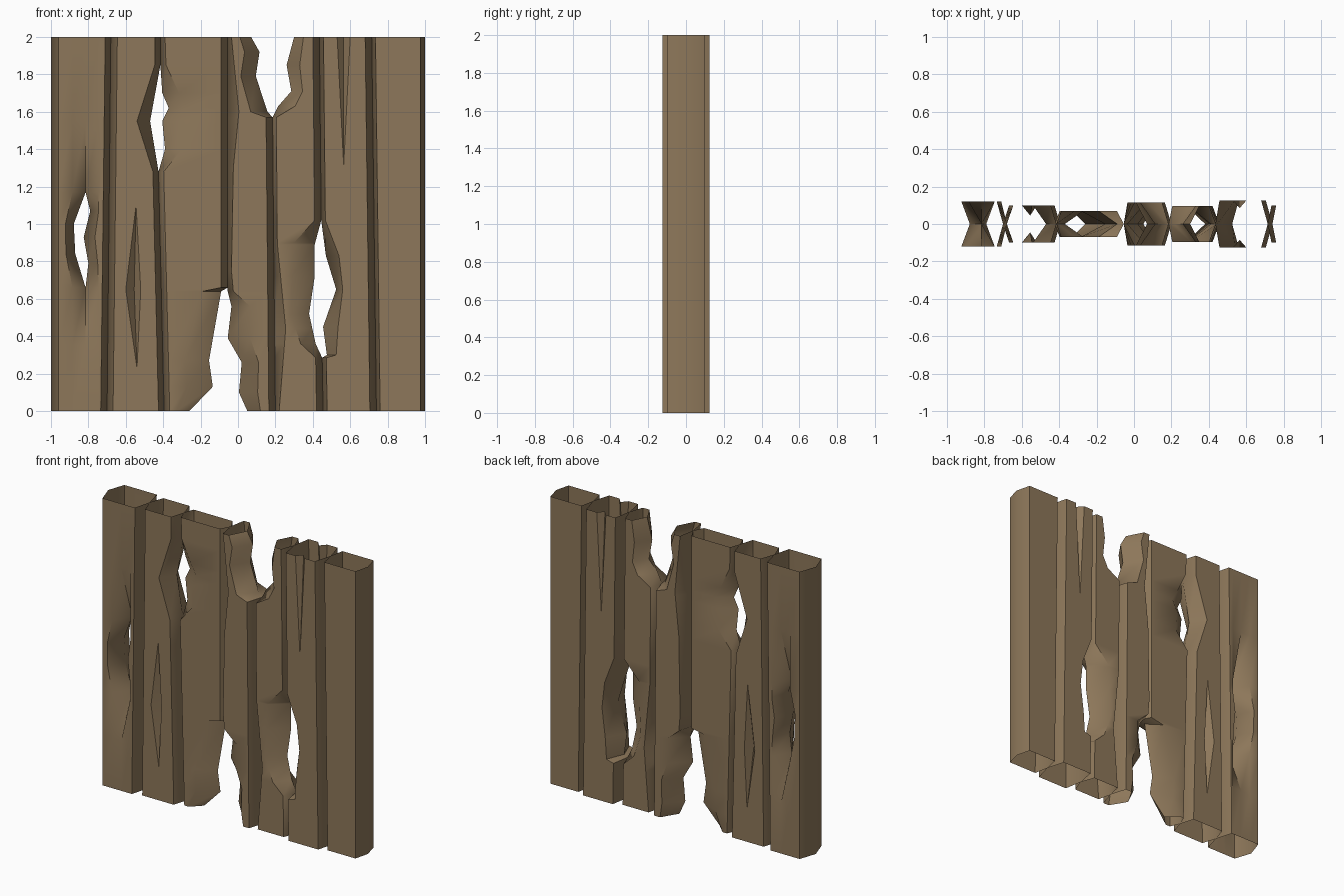
import bpy, bmesh, math

wood = bpy.data.materials.new("weathered_brown_wood")
wood.diffuse_color = (0.27, 0.187, 0.103, 1)


def sample(keys, z):
    """Piecewise linear lookup in a list of (z, values...)."""
    for a, b in zip(keys, keys[1:]):
        if z <= b[0]:
            t = (z - a[0]) / (b[0] - a[0])
            return [p + (q - p) * t for p, q in zip(a[1:], b[1:])]
    return list(keys[-1][1:])


def edge(*keys):
    """Edge keys: z, x, slope width, depth (0 = mid-plane, 1 = plank face)."""
    return [k if len(k) == 4 else k + (0,) for k in keys]


def plank(name, t, strips, crack=None):
    """Loft hollow, open-ended strips; the back mirrors the front."""
    bm = bmesh.new()
    for left, right in strips:
        zs = sorted({k[0] for k in left + right + (crack or [])})
        for side in (-1, 1):
            rows = []
            for z in zs:
                xl, ol, yl = sample(left, z)
                xr, o_r, yr = sample(right, z)
                pts = [(xl, yl * t), (xl + ol, t)]
                if crack:
                    a, c, b, d = sample(crack, z)
                    pts += [(a, t), (c, t - d), (b, t)]
                pts += [(xr - o_r, t), (xr, yr * t)]
                rows.append([bm.verts.new((x, side * y, z)) for x, y in pts])
            for r, s in zip(rows, rows[1:]):
                for i in range(len(r) - 1):
                    f = [r[i], r[i + 1], s[i + 1], s[i]]
                    bm.faces.new(f if side < 0 else f[::-1])
    bmesh.ops.remove_doubles(bm, verts=bm.verts, dist=0.0005)
    me = bpy.data.meshes.new(name)
    bm.to_mesh(me)
    bm.free()
    me.materials.append(wood)
    ob = bpy.data.objects.new(name, me)
    bpy.context.collection.objects.link(ob)
    bpy.ops.object.select_all(action='DESELECT')
    ob.select_set(True)
    bpy.context.view_layer.objects.active = ob
    bpy.ops.object.shade_smooth_by_angle(angle=math.radians(48))


# Plank 1: a hole through the middle
h0 = [(0, -.815, .07, 1), (.35, -.815, .07, 1), (.66, -.815, .07, 0)]
h1 = [(1.17, -.815, .07, 0), (1.55, -.815, .07, 1), (2, -.815, .07, 1)]
plank("plank_1", .12, [
    (edge((0, -1, .04), (2, -1, .04)),
     edge(*h0, (.84, -.87, .05), (1, -.878, .045), *h1)),
    (edge(*h0, (.79, -.80, .05), (.93, -.825, .06), (1.07, -.79, .045), *h1),
     edge((0, -.70, .034), (2, -.68, .03)))])

# Plank 2: diamond crack on the face
plank("plank_2", .10, [
    (edge((0, -.70, .032), (2, -.68, .035)),
     edge((0, -.395, .03), (1.28, -.425, .03), (1.55, -.47, .07),
          (1.85, -.415, .03), (2, -.415, .03)))],
    [(0, -.545, -.545, -.545, 0), (.23, -.54, -.54, -.54, 0),
     (.65, -.60, -.555, -.52, .055), (1.10, -.545, -.545, -.545, 0),
     (2, -.545, -.545, -.545, 0)])

# Plank 3: bitten upper left and lower right
plank("plank_3", .07, [
    (edge((0, -.395, .03), (1.28, -.425, .028), (1.4, -.39, .09),
          (1.55, -.405, .1), (1.62, -.37, .1), (1.7, -.405, .09),
          (1.85, -.415, .03), (2, -.415, .025)),
     edge((0, -.26, .07), (.13, -.135, .14), (.27, -.155, .13),
          (.64, -.09, .1), (.66, -.055, .036), (2, -.055, .036)))])

# Plank 4: bitten lower left and upper right
plank("plank_4", .115, [
    (edge((0, .05, .07), (.1, .005, .1), (.26, .02, .09), (.39, -.055, .12),
          (.56, -.035, .1), (.64, -.055, .03), (.75, -.055, .02),
          (1.3, -.055, .03), (1.6, -.055, .06), (2, -.055, .02)),
     edge((0, .20, .035), (1.57, .185, .035), (1.6, .158, .09),
          (1.79, .095, .08), (1.92, .115, .08), (2, .07, .06)))])

# Plank 5: bitten upper left and lower right
plank("plank_5", .097, [
    (edge((0, .20, .02), (.44, .195, .06), (.9, .19, .02), (1.57, .185, .02),
          (1.63, .215, .09), (1.71, .285, .06), (1.85, .26, .07),
          (2, .30, .05)),
     edge((0, .455, .035), (.285, .45, .035), (.36, .415, .08),
          (.52, .38, .1), (.72, .41, .12), (.89, .41, .12),
          (1.02, .445, .035), (2, .435, .035)))])

# Plank 6: crack running down from the top
plank("plank_6", .125, [
    (edge((0, .455, .022), (.285, .45, .022), (.3, .475, .05),
          (.45, .455, .08), (.65, .525, .035), (.83, .47, .07),
          (1.02, .445, .022), (2, .435, .022)),
     edge((0, .74, .035), (2, .715, .035)))],
    [(0, .565, .565, .565, 0), (1.31, .565, .565, .565, 0),
     (2, .53, .565, .60, .04)])

# Plank 7: plain end plank
plank("plank_7", .10, [
    (edge((0, .74, .02), (2, .715, .02)),
     edge((0, 1, .025), (2, 1, .025)))])
